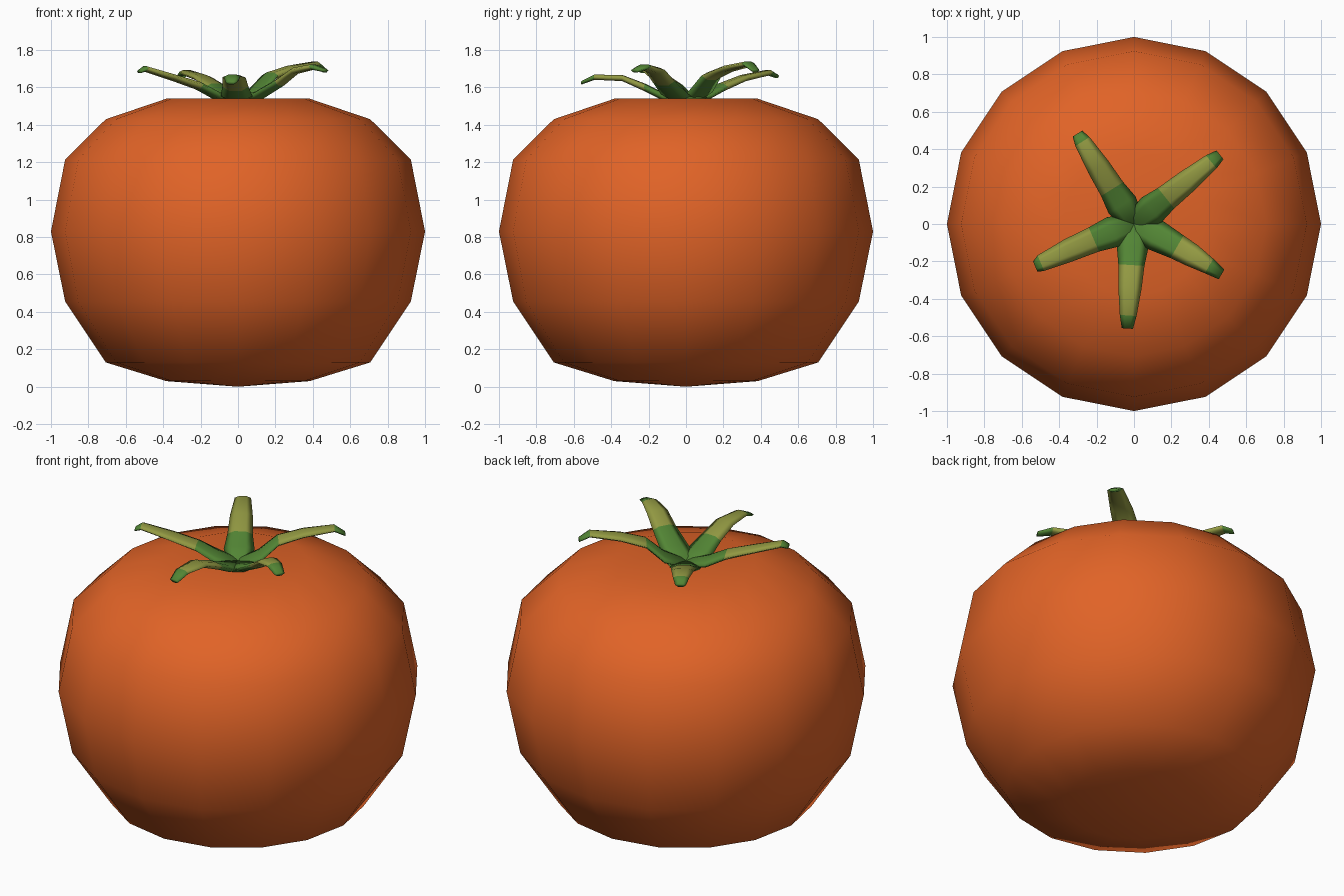
import bpy, bmesh, math
from mathutils import Vector

if "Cube" in bpy.data.objects:
    bpy.data.objects.remove(bpy.data.objects["Cube"])

def material(name, rgb):
    m = bpy.data.materials.new(name)
    m.diffuse_color = (*rgb, 1)
    m.use_nodes = True
    m.node_tree.nodes["Principled BSDF"].inputs["Base Color"].default_value = m.diffuse_color
    return m

RED = material("tomato orange red", (0.75, 0.125, 0.02))
GREEN = material("leaf green", (0.085, 0.235, 0.035))
OLIVE = material("leaf olive", (0.29, 0.32, 0.055))

def finish(bm, name, mats):
    bmesh.ops.recalc_face_normals(bm, faces=bm.faces)
    for f in bm.faces:
        f.smooth = True
    me = bpy.data.meshes.new(name)
    bm.to_mesh(me)
    bm.free()
    for m in mats:
        me.materials.append(m)
    ob = bpy.data.objects.new(name, me)
    bpy.context.collection.objects.link(ob)
    return ob

def bridge(bm, a, b, mat=0):
    n = len(a)
    for i in range(n):
        f = bm.faces.new((a[i], a[(i + 1) % n], b[(i + 1) % n], b[i]))
        f.material_index = mat

def fan(bm, ring, co, mat=0):
    c = bm.verts.new(co)
    for i in range(len(ring)):
        bm.faces.new((ring[i], ring[(i + 1) % len(ring)], c)).material_index = mat

# fruit: a 16-sided squashed sphere with a dimple on top
bm = bmesh.new()
profile = [(0.383, 0.03), (0.707, 0.13), (0.924, 0.455), (1.0, 0.83),
           (0.924, 1.215), (0.707, 1.43), (0.383, 1.54)]
rings = [[bm.verts.new((r * math.cos(i * math.pi / 8), r * math.sin(i * math.pi / 8), z))
          for i in range(16)] for r, z in profile]
for a, b in zip(rings, rings[1:]):
    bridge(bm, a, b)
fan(bm, rings[0], (0, 0, 0))
fan(bm, rings[-1], (0, 0, 1.505))
finish(bm, "fruit", [RED])

# calyx leaves: flattened tapering tubes along a rising path
def leaf(name, angle, path, widths, side=0.0):
    bm = bmesh.new()
    out = Vector((math.cos(angle), math.sin(angle), 0))
    across = Vector((-out.y, out.x, 0))
    thick = [0.03, 0.04, 0.04, 0.032, 0.028, 0.018]
    rows = []
    for k, ((r, z), w, t) in enumerate(zip(path, widths, thick)):
        c = out * r + across * side * math.sin(math.pi * k / 5) + Vector((0, 0, z))
        rows.append([bm.verts.new(c + across * (w / 2 * u) + Vector((0, 0, t / 2 * v)))
                     for u, v in ((1, 0.2), (0.45, 1), (-0.45, 1), (-1, 0.2), (-0.45, -1), (0.45, -1))])
    for k in range(5):
        bridge(bm, rows[k], rows[k + 1], 1 if k in (2, 3) else 0)
    bm.faces.new(rows[0])
    bm.faces.new(rows[-1])
    finish(bm, name, [GREEN, OLIVE])

W = [0.12, 0.17, 0.14, 0.125, 0.09, 0.06]
leaves = [
    ("leaf_back_right", (0.46, 0.37), [(0, 1.53), (0.12, 1.57), (0.22, 1.66), (0.36, 1.70), (0.53, 1.725), (0.59, 1.69)], 0.0),
    ("leaf_back_left", (-0.30, 0.48), [(0, 1.53), (0.12, 1.555), (0.22, 1.60), (0.36, 1.65), (0.52, 1.68), (0.57, 1.66)], 0.0),
    ("leaf_left", (-0.52, -0.225), [(0, 1.53), (0.12, 1.555), (0.23, 1.61), (0.38, 1.655), (0.54, 1.70), (0.575, 1.685)], -0.01),
    ("leaf_front", (-0.035, -0.55), [(0, 1.53), (0.12, 1.55), (0.22, 1.60), (0.34, 1.65), (0.49, 1.655), (0.56, 1.625)], 0.0),
    ("leaf_front_right", (0.46, -0.265), [(0, 1.53), (0.13, 1.56), (0.26, 1.63), (0.35, 1.69), (0.46, 1.71), (0.54, 1.69)], 0.01),
]
for name, (x, y), path, side in leaves:
    leaf(name, math.atan2(y, x), path, W, side)

# calyx hub: small low disc joining the leaves
bm = bmesh.new()
low, high = [[bm.verts.new((r * math.cos(i * math.pi / 5), r * math.sin(i * math.pi / 5), z))
              for i in range(10)] for r, z in ((0.09, 1.515), (0.12, 1.55))]
bridge(bm, low, high)
fan(bm, low, (0, 0, 1.51))
fan(bm, high, (0, 0, 1.54))
finish(bm, "calyx_hub", [GREEN])
